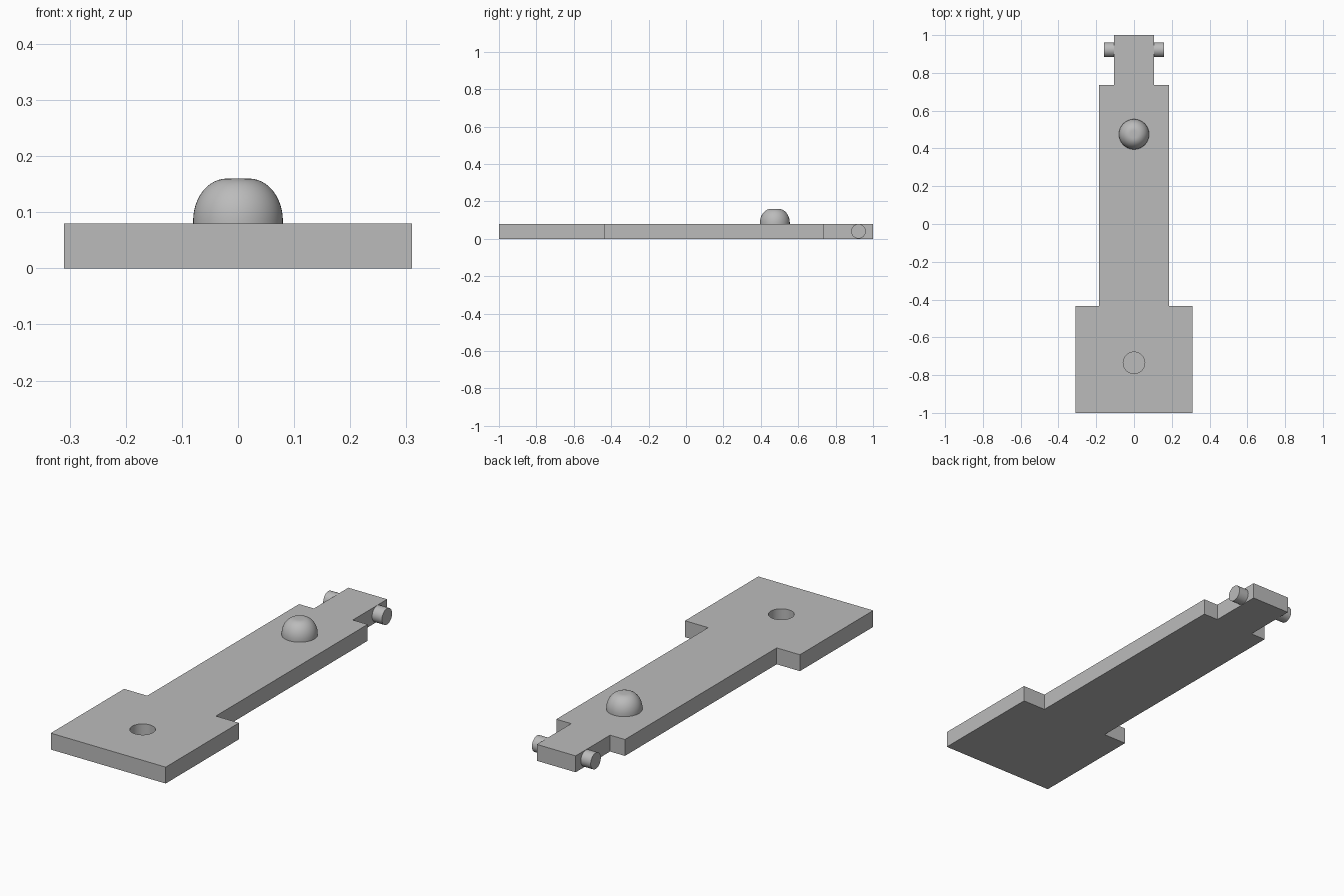
import bpy
import bmesh
import math

cube = bpy.data.objects.get("Cube")
if cube:
    bpy.data.objects.remove(cube, do_unlink=True)

THICK = 0.08
GREY = (0.5, 0.5, 0.5, 1.0)
grey = bpy.data.materials.new("plain_grey")
grey.use_nodes = True
grey.diffuse_color = GREY
grey.node_tree.nodes["Principled BSDF"].inputs["Base Color"].default_value = GREY


def add_object(name, bm):
    bmesh.ops.recalc_face_normals(bm, faces=bm.faces)
    mesh = bpy.data.meshes.new(name)
    bm.to_mesh(mesh)
    bm.free()
    mesh.materials.append(grey)
    obj = bpy.data.objects.new(name, mesh)
    bpy.context.collection.objects.link(obj)
    return obj


def smooth(obj):
    bpy.ops.object.select_all(action="DESELECT")
    obj.select_set(True)
    bpy.context.view_layer.objects.active = obj
    bpy.ops.object.shade_smooth_by_angle(angle=math.radians(35))


def cylinder(name, radius, depth, location, rotation=(0, 0, 0)):
    bm = bmesh.new()
    bmesh.ops.create_cone(bm, cap_ends=True, segments=48, radius1=radius,
                          radius2=radius, depth=depth)
    obj = add_object(name, bm)
    obj.location = location
    obj.rotation_euler = rotation
    return obj


# Flat stepped plate: wide foot, long shaft, narrow neck
right_side = [(0.31, -1), (0.31, -0.435), (0.185, -0.435),
              (0.185, 0.735), (0.105, 0.735), (0.105, 1)]
outline = right_side + [(-x, y) for x, y in reversed(right_side)]
bm = bmesh.new()
face = bm.faces.new([bm.verts.new((x, y, 0)) for x, y in outline])
top = bmesh.ops.extrude_face_region(bm, geom=[face])["geom"]
bmesh.ops.translate(bm, vec=(0, 0, THICK),
                    verts=[v for v in top if isinstance(v, bmesh.types.BMVert)])
plate = add_object("plate", bm)

# Blind round hole in the foot
hole_depth = 0.07
cutter = cylinder("hole_cutter", 0.057, 2 * hole_depth, (0, -0.735, THICK))
cutter.hide_render = True
cutter.hide_viewport = True
cut = plate.modifiers.new("hole", "BOOLEAN")
cut.operation = "DIFFERENCE"
cut.solver = "EXACT"
cut.object = cutter
bpy.context.view_layer.update()
bpy.context.view_layer.objects.active = plate
bpy.ops.object.modifier_apply(modifier=cut.name)
bpy.data.objects.remove(cutter, do_unlink=True)
smooth(plate)

# Rounded button with a small flat crown
steps = 12
profile = [(0.08, 0.07)]
for i in range(steps + 1):
    a = math.pi / 2 * i / steps
    profile.append((0.02 + 0.06 * math.cos(a), 0.085 + 0.075 * math.sin(a)))
profile.append((0, 0.16))
bm = bmesh.new()
verts = [bm.verts.new((r, 0, z)) for r, z in profile]
edges = [bm.edges.new(pair) for pair in zip(verts, verts[1:])]
bmesh.ops.spin(bm, geom=verts + edges, cent=(0, 0, 0), axis=(0, 0, 1),
               angle=2 * math.pi, steps=48)
bmesh.ops.remove_doubles(bm, verts=bm.verts, dist=0.0001)
button = add_object("button", bm)
button.location.y = 0.475
smooth(button)

# Hinge pegs on both sides of the neck
for side, name in ((1, "left_peg"), (-1, "right_peg")):
    peg = cylinder(name, 0.039, 0.067, (side * 0.125, 0.922, 0.04),
                   (0, math.pi / 2, 0))
    smooth(peg)
